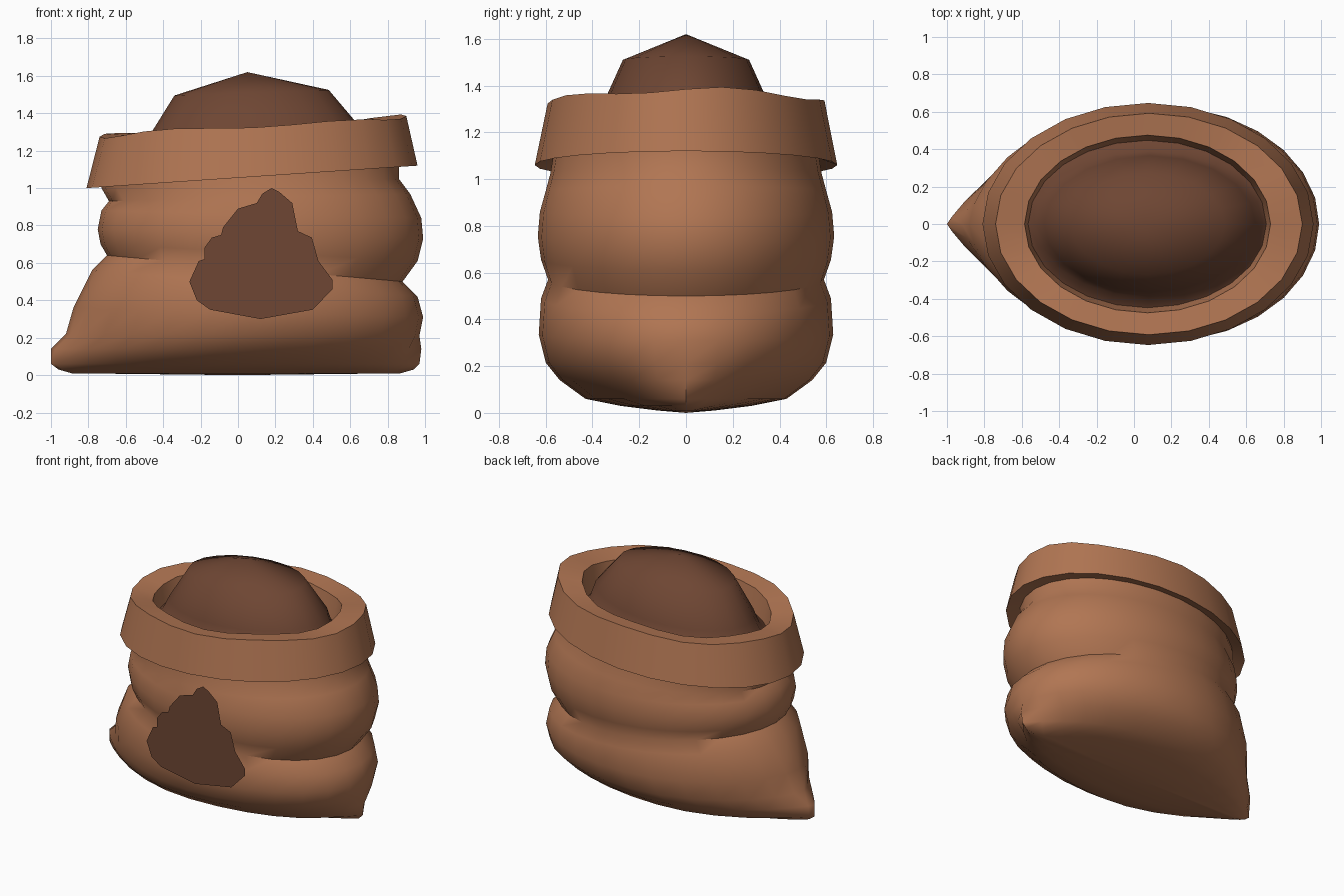
import bpy, bmesh, math

if "Cube" in bpy.data.objects:
    bpy.data.objects.remove(bpy.data.objects["Cube"])


def material(name, rgb):
    m = bpy.data.materials.new(name)
    m.diffuse_color = (*rgb, 1)
    m.use_nodes = True
    m.node_tree.nodes["Principled BSDF"].inputs["Base Color"].default_value = m.diffuse_color
    return m


BURLAP = material("burlap brown", (0.44, 0.180, 0.086))
DARK = material("dark brown", (0.156, 0.061, 0.033))


def ring(bm, n, xl, zl, xr, zr, y, pinch=1.0, ear=0.0, wave=0.0):
    """Tilted oval: left end (xl, zl), right end (xr, zr), half depth y."""
    verts = []
    for i in range(n):
        t = 2 * math.pi * i / n
        c, s = math.cos(t), math.sin(t)
        k = (c + 1) / 2
        x = xl + (xr - xl) * k + ear * max(0, c) ** 40
        yy = y * s * (abs(s) ** (pinch - 1) if c < 0 else 1)
        z = zl + (zr - zl) * k + wave * (math.sin(5 * t) + 0.6 * math.sin(3 * t + 1))
        verts.append(bm.verts.new((x, yy, z)))
    return verts


def bridge(bm, a, b):
    n = len(a)
    for i in range(n):
        bm.faces.new((a[i], a[(i + 1) % n], b[(i + 1) % n], b[i]))


def finish(bm, name, mat, angle):
    bmesh.ops.recalc_face_normals(bm, faces=bm.faces)
    me = bpy.data.meshes.new(name)
    bm.to_mesh(me)
    bm.free()
    ob = bpy.data.objects.new(name, me)
    bpy.context.collection.objects.link(ob)
    me.materials.append(mat)
    bpy.ops.object.select_all(action='DESELECT')
    ob.select_set(True)
    bpy.context.view_layer.objects.active = ob
    bpy.ops.object.shade_smooth_by_angle(angle=math.radians(angle))
    return ob


def loft(name, rows, n, mat, angle, closed=False, bottom=None, top=None):
    bm = bmesh.new()
    rings = [ring(bm, n, *r) for r in rows]
    for a, b in zip(rings, rings[1:]):
        bridge(bm, a, b)
    if closed:
        bridge(bm, rings[-1], rings[0])
    for tip, loop in ((bottom, rings[0]), (top, rings[-1])):
        if tip:
            v = bm.verts.new(tip)
            for i in range(n):
                bm.faces.new((loop[i], loop[(i + 1) % n], v))
    return finish(bm, name, mat, angle)


# Sagging sack body with pinched bottom corners and a fold round the middle
loft("sack_body", [
    (-0.89, 0.01, 0.80, 0.01, 0.12, 1.6, 0.07),
    (-0.96, 0.03, 0.83, 0.03, 0.28, 1.7, 0.11),
    (-1.00, 0.06, 0.86, 0.06, 0.43, 1.9, 0.11),
    (-1.00, 0.14, 0.91, 0.14, 0.54, 1.8, 0.07),
    (-0.92, 0.22, 0.97, 0.21, 0.60, 1.4),
    (-0.88, 0.36, 0.99, 0.31, 0.63, 1.2),
    (-0.78, 0.56, 0.96, 0.42, 0.62),
    (-0.70, 0.64, 0.88, 0.50, 0.59),
    (-0.735, 0.70, 0.96, 0.61, 0.62),
    (-0.75, 0.78, 0.99, 0.73, 0.634),
    (-0.73, 0.88, 0.98, 0.84, 0.625),
    (-0.69, 0.93, 0.92, 0.97, 0.60),
    (-0.73, 1.00, 0.86, 1.05, 0.58),
    (-0.70, 1.12, 0.86, 1.17, 0.56),
], 28, BURLAP, 50, bottom=(0, 0, 0))

# Thick rolled-down collar, tilted, with an uneven top edge
loft("rolled_collar", [
    (-0.81, 1.00, 0.96, 1.12, 0.647),
    (-0.74, 1.28, 0.90, 1.38, 0.592, 1, 0, 0.010),
    (-0.585, 1.27, 0.73, 1.36, 0.475, 1, 0, 0.010),
    (-0.56, 1.10, 0.70, 1.15, 0.44),
    (-0.70, 1.05, 0.85, 1.13, 0.56),
], 24, BURLAP, 35, closed=True)

# Heap of contents rising out of the opening
loft("contents_heap", [
    (-0.58, 1.13, 0.72, 1.19, 0.46),
    (-0.53, 1.17, 0.69, 1.22, 0.39),
    (-0.48, 1.27, 0.65, 1.33, 0.365),
    (-0.34, 1.495, 0.485, 1.525, 0.27),
], 20, DARK, 60, top=(0.05, 0, 1.62))

# Flat heap-shaped emblem on the front
outline = [(-.26, .50), (-.21, .61), (-.18, .62), (-.18, .68), (-.14, .735), (-.09, .75),
           (-.08, .79), (0, .89), (.10, .92), (.13, .97), (.18, 1.0), (.22, .98),
           (.29, .92), (.32, .77), (.395, .735), (.43, .61), (.505, .51), (.505, .46),
           (.40, .35), (.12, .30), (-.15, .35), (-.22, .40)]
bm = bmesh.new()
bm.faces.new([bm.verts.new((x, -0.645, z)) for x, z in outline])
emblem = finish(bm, "front_emblem", DARK, 30)
if emblem.data.polygons[0].normal.y > 0:
    emblem.data.flip_normals()
